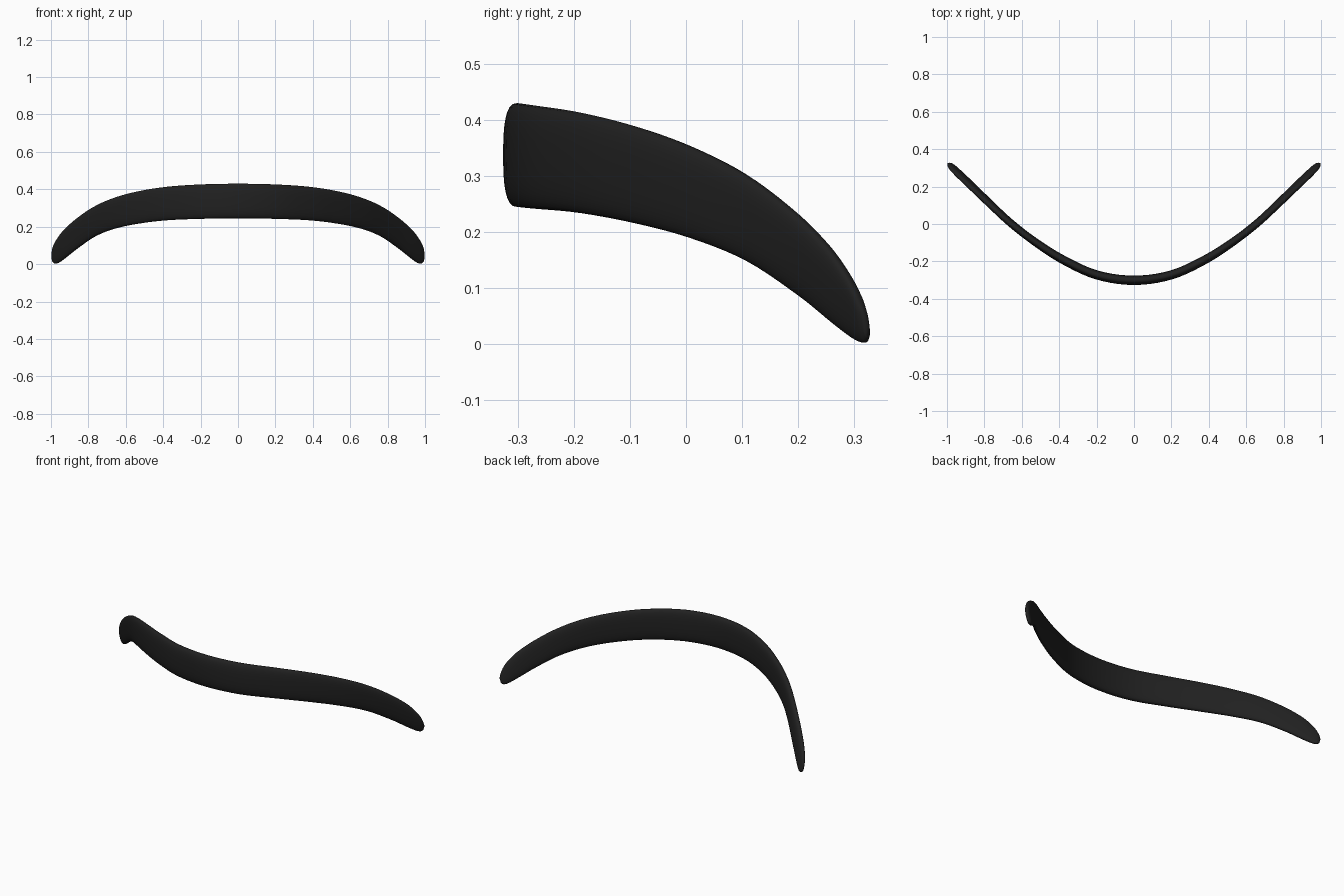
import bpy, bmesh, math
from mathutils import Vector

if "Cube" in bpy.data.objects:
    bpy.data.objects.remove(bpy.data.objects["Cube"])

# Half-band stations: x, y, top z, bottom z, half thickness, outward lean of top edge
ST = [
    (0.00, -0.301, 0.430, 0.245, 0.025, 0.000),
    (0.20, -0.272, 0.426, 0.242, 0.024, 0.000),
    (0.385, -0.188, 0.413, 0.234, 0.023, 0.000),
    (0.54, -0.088, 0.388, 0.215, 0.021, 0.001),
    (0.665, 0.010, 0.353, 0.188, 0.020, 0.003),
    (0.77, 0.108, 0.304, 0.147, 0.019, 0.006),
    (0.865, 0.200, 0.236, 0.084, 0.018, 0.009),
    (0.93, 0.262, 0.174, 0.033, 0.017, 0.010),
    (0.965, 0.296, 0.125, 0.008, 0.015, 0.010),
    (0.983, 0.313, 0.090, 0.003, 0.012, 0.008),
    (0.993, 0.321, 0.062, 0.012, 0.007, 0.004),
]
SUB, SIDES = 5, 28


def spline(a, b, c, d, t):
    # Catmull-Rom through b..c with non-uniform knots
    def dist(p, q):
        return max(math.hypot(p[0] - q[0], p[1] - q[1]), 1e-4)
    h0, h1, h2 = dist(a, b), dist(b, c), dist(c, d)
    out = []
    for p, q, r, s in zip(a, b, c, d):
        m1 = (r - p) / (h0 + h1) * h1
        m2 = (s - q) / (h1 + h2) * h1
        out.append((2*t**3 - 3*t*t + 1) * q + (t**3 - 2*t*t + t) * m1
                   + (3*t*t - 2*t**3) * r + (t**3 - t*t) * m2)
    return out


mirrored = (-ST[1][0],) + ST[1][1:]
end = tuple(2 * p - q for p, q in zip(ST[-1], ST[-2]))
pts = [mirrored] + ST + [end]
path = []
for i in range(1, len(pts) - 2):
    path += [spline(*pts[i-1:i+3], k / SUB) for k in range(SUB)]
path.append(list(ST[-1]))

# Sweep a rounded flat section along the half path
bm = bmesh.new()
rings = []
for i, (x, y, zt, zb, w, lean) in enumerate(path):
    p, q = path[max(i - 1, 0)], path[min(i + 1, len(path) - 1)]
    tan = Vector((q[0] - p[0], q[1] - p[1], 0)).normalized()
    if i == 0:
        tan = Vector((1, 0, 0))
    nor = Vector((tan.y, -tan.x, 0))
    ring = []
    for k in range(SIDES):
        a = 2 * math.pi * k / SIDES
        c, s = math.cos(a), math.sin(a)
        u = math.copysign(abs(c) ** 0.75, c)
        v = math.copysign(abs(s) ** 0.75, s)
        co = Vector((x, y, (zt + zb) / 2 + v * (zt - zb) / 2))
        ring.append(bm.verts.new(co + nor * (u * w + v * lean)))
    rings.append(ring)
for r0, r1 in zip(rings, rings[1:]):
    for k in range(SIDES):
        n = (k + 1) % SIDES
        bm.faces.new((r0[k], r0[n], r1[n], r1[k]))

# Rounded tip
tip = bm.verts.new((0.998, 0.325, 0.036))
for k in range(SIDES):
    bm.faces.new((rings[-1][k], rings[-1][(k + 1) % SIDES], tip))
bmesh.ops.recalc_face_normals(bm, faces=bm.faces)
if sum((f.normal.z * f.calc_center_median().z * f.calc_area()) for f in bm.faces) < 0:
    bmesh.ops.reverse_faces(bm, faces=bm.faces)

me = bpy.data.meshes.new("curved_band")
bm.to_mesh(me)
bm.free()
band = bpy.data.objects.new("curved_band", me)
bpy.context.collection.objects.link(band)
for f in me.polygons:
    f.use_smooth = True

# Other half
mir = band.modifiers.new("mirror", 'MIRROR')
mir.use_axis[0] = True
mir.use_clip = True

mat = bpy.data.materials.new("black")
mat.diffuse_color = (0.015, 0.015, 0.015, 1)
mat.use_nodes = True
mat.node_tree.nodes["Principled BSDF"].inputs["Base Color"].default_value = mat.diffuse_color
me.materials.append(mat)
